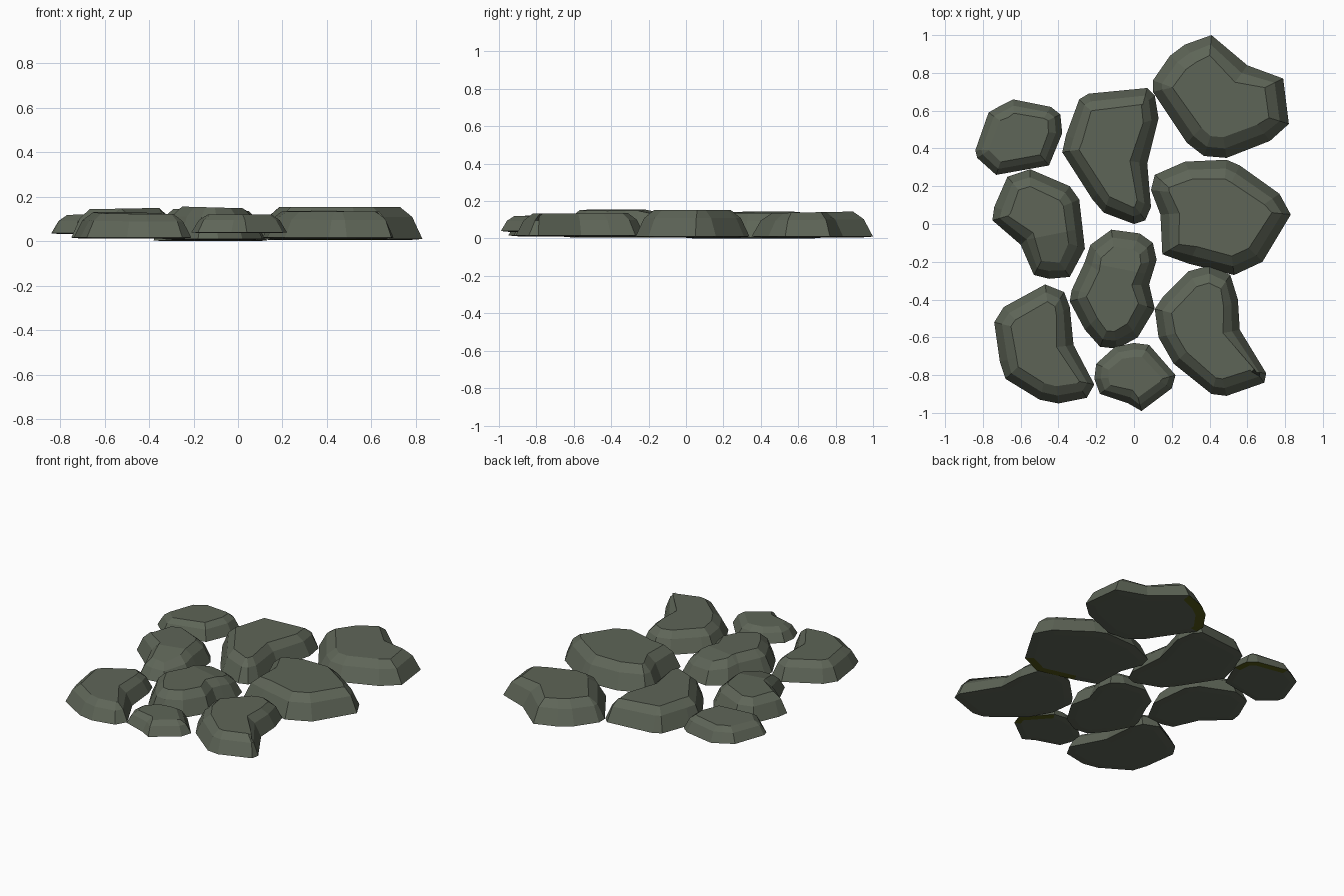
import bpy
import bmesh
from mathutils import Vector

if "Cube" in bpy.data.objects:
    bpy.data.objects.remove(bpy.data.objects["Cube"], do_unlink=True)


def make_material(name, colour):
    mat = bpy.data.materials.new(name)
    mat.use_nodes = True
    mat.diffuse_color = colour
    bsdf = mat.node_tree.nodes["Principled BSDF"]
    bsdf.inputs["Base Color"].default_value = colour
    bsdf.inputs["Roughness"].default_value = 0.9
    return mat


STONE = make_material("grey_green_stone", (0.112, 0.130, 0.096, 1))
MOSS = make_material("olive_moss", (0.085, 0.095, 0.008, 1))


def shrink(points, centre, distance):
    """Move an outline inward, half along its normals and half to its centre."""
    result = []
    for i, p in enumerate(points):
        along = (points[(i + 1) % len(points)] - points[i - 1]).normalized()
        normal = Vector((along.y, -along.x))
        pull = (centre - p).normalized()
        result.append(p + (normal + pull) * distance / 2)
    return result


def stone(name, outline, base, top, tilt=(0, 0), crease=None, moss=None, bevel=0.05):
    """Loft a stone from a clockwise outline given in hundredths."""
    points = [Vector((x, y)) / 100 for x, y in zip(outline[::2], outline[1::2])]
    low = Vector((min(p.x for p in points), min(p.y for p in points)))
    high = Vector((max(p.x for p in points), max(p.y for p in points)))
    centre = (low + high) / 2
    height = top - base
    bm = bmesh.new()

    # Rings: underside, foot, shoulder and top rim
    shoulder = shrink(points, centre, bevel * 0.85)
    rim = shrink(shoulder, centre, bevel)
    levels = [(shrink(points, centre, bevel), base), (points, base + 0.004),
              (shoulder, base + height * 0.7), (rim, top)]
    rings = [[bm.verts.new((p.x, p.y, z)) for p in ring] for ring, z in levels]
    count = len(points)
    for lower, upper in zip(rings, rings[1:]):
        for i in range(count):
            j = (i + 1) % count
            bm.faces.new((lower[i], upper[i], upper[j], lower[j]))
    bm.faces.new(rings[0])
    bm.faces.new(rings[-1][::-1])

    # Fold across the top where one end drops away
    if crease:
        line, slope, side = crease
        bmesh.ops.bisect_plane(bm, geom=bm.verts[:] + bm.edges[:] + bm.faces[:],
                               plane_co=(centre.x, line, 0), plane_no=(0.2 * side, 1, 0))
    for v in bm.verts:
        weight = max(0, (v.co.z - base - 0.01) / height)
        offset = v.co.xy - centre
        drop = offset.dot(Vector(tilt))
        if crease:
            beyond = (v.co.y - line + 0.2 * side * offset.x) * side
            drop -= min(max(0, beyond) * slope, height * 0.35)
        v.co.z += drop * weight

    # Moss clings to one side of the underside rim
    bmesh.ops.recalc_face_normals(bm, faces=bm.faces[:])
    for f in bm.faces:
        middle = f.calc_center_median()
        outward = (middle.xy - centre).normalized()
        under = f.normal.z < -0.5 and len(f.verts) < 6
        if moss and under and outward.dot(Vector(moss).normalized()) > 0.8:
            f.material_index = 1
    mesh = bpy.data.meshes.new(name)
    bm.to_mesh(mesh)
    bm.free()
    mesh.materials.append(STONE)
    mesh.materials.append(MOSS)
    obj = bpy.data.objects.new(name, mesh)
    bpy.context.collection.objects.link(obj)
    return obj


# Back row
stone("back_left_stone",
      [41, 100, 60, 84, 79, 77, 82, 53, 72, 44, 49, 35, 37, 36, 28, 43,
       10, 70, 10, 76, 19, 89, 27, 95],
      base=0.006, top=0.14, tilt=(0, 0.02), moss=(-1, 1), bevel=0.06)
stone("back_middle_stone",
      [7, 72, 11, 68, 13, 56, 7, 32, 9, 9, 6, 2, 0, 0, -16, 6, -22, 13,
       -38, 38, -36, 47, -29, 66, -24, 69],
      base=0.0, top=0.14, tilt=(-0.03, 0))
stone("back_right_stone",
      [-64, 66, -44, 62, -39, 58, -38, 48, -45, 31, -73, 26, -83, 35,
       -84, 39, -77, 59, -70, 63],
      base=0.032, top=0.125, tilt=(0.05, 0), moss=(1, 1), bevel=0.04)

# Middle row
stone("middle_right_stone",
      [-55, 29, -34, 20, -29, 13, -26, -13, -34, -28, -45, -29, -53, -27,
       -60, -11, -75, 2, -74, 9, -67, 25],
      base=0.012, top=0.147, tilt=(0.02, 0), crease=(-0.07, 0.25, -1))
stone("middle_left_stone",
      [49, 34, 56, 31, 77, 16, 83, 5, 68, -20, 53, -27, 29, -21, 15, -16,
       14, 5, 9, 18, 11, 26, 27, 33],
      base=0.006, top=0.153, moss=(0, -1), bevel=0.055)
stone("centre_stone",
      [-12, -3, 3, -5, 10, -10, 12, -19, 8, -32, 11, -45, 2, -60, -9, -66,
       -18, -65, -26, -56, -34, -41, -33, -35, -26, -20, -23, -11],
      base=0.006, top=0.152, tilt=(-0.03, 0), crease=(-0.23, 0.2, 1))

# Front row
stone("front_right_stone",
      [-47, -32, -37, -36, -34, -44, -32, -64, -21, -85, -25, -92, -40, -95,
       -50, -93, -68, -82, -71, -73, -74, -52, -69, -44],
      base=0.012, top=0.127, tilt=(-0.01, 0.02))
stone("front_middle_stone",
      [0, -63, 8, -64, 22, -80, 20, -87, 4, -99, -3, -95, -18, -90,
       -21, -82, -20, -74, -10, -65],
      base=0.036, top=0.12, moss=(1, 0), bevel=0.04)
stone("front_left_stone",
      [40, -22, 51, -27, 55, -40, 56, -56, 70, -79, 69, -84, 49, -91,
       41, -90, 21, -74, 13, -60, 11, -45, 15, -39, 29, -25],
      base=0.012, top=0.135, tilt=(0, 0.01))
